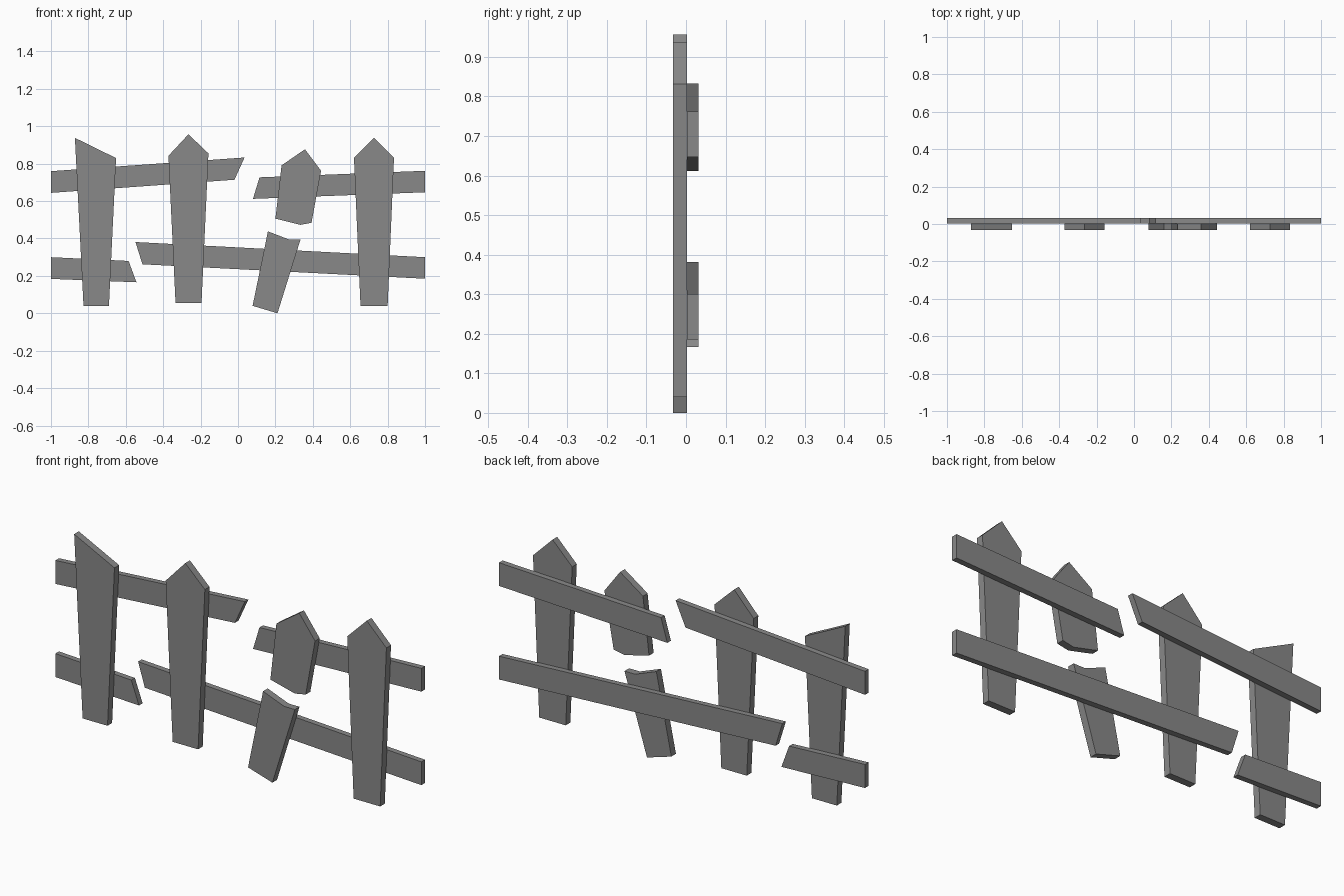
import bpy
import bmesh

cube = bpy.data.objects.get("Cube")
if cube:
    bpy.data.objects.remove(cube, do_unlink=True)

# One weathered grey for the whole fence
grey = bpy.data.materials.new("weathered_grey")
grey.use_nodes = True
colour = (0.25, 0.25, 0.25, 1)
grey.diffuse_color = colour
grey.node_tree.nodes["Principled BSDF"].inputs["Base Color"].default_value = colour

FRONT, MIDDLE, BACK = -0.033, 0.003, 0.031


def board(name, outline, y_front, y_back):
    """Flat board: an x-z outline extruded from front to back."""
    bm = bmesh.new()
    face = bm.faces.new([bm.verts.new((x, y_front, z)) for x, z in outline])
    moved = bmesh.ops.extrude_face_region(bm, geom=[face])["geom"]
    verts = [v for v in moved if isinstance(v, bmesh.types.BMVert)]
    bmesh.ops.translate(bm, verts=verts, vec=(0, y_back - y_front, 0))
    bmesh.ops.recalc_face_normals(bm, faces=bm.faces)
    mesh = bpy.data.meshes.new(name)
    bm.to_mesh(mesh)
    bm.free()
    mesh.materials.append(grey)
    obj = bpy.data.objects.new(name, mesh)
    bpy.context.collection.objects.link(obj)


# Tapered pickets, one snapped in two
pickets = {
    "slanted_picket": [(-.826, .04), (-.69, .04), (-.652, .83), (-.872, .938)],
    "pointed_picket": [(-.334, .056), (-.195, .056), (-.158, .855),
                       (-.265, .957), (-.372, .842)],
    "broken_picket_top": [(.2, .506), (.334, .473), (.393, .484),
                          (.444, .762), (.358, .877), (.233, .791)],
    "broken_picket_bottom": [(.078, .04), (.211, 0), (.334, .394),
                             (.275, .394), (.16, .438)],
    "end_picket": [(.655, .04), (.8, .04), (.834, .832), (.727, .938), (.62, .832)],
}

# Rails behind the pickets, each broken with a splintered end
rails = {
    "upper_rail_right": [(-1, .644), (-.019, .714), (.035, .833), (-1, .76)],
    "upper_rail_left": [(.08, .612), (1, .647), (1, .762), (.115, .727)],
    "lower_rail_right": [(-1, .184), (-.543, .166), (-.585, .28), (-1, .3)],
    "lower_rail_left": [(-.511, .262), (1, .185), (1, .3), (-.548, .381)],
}

for name, outline in pickets.items():
    board(name, outline, FRONT, MIDDLE)
for name, outline in rails.items():
    board(name, outline, MIDDLE, BACK)
